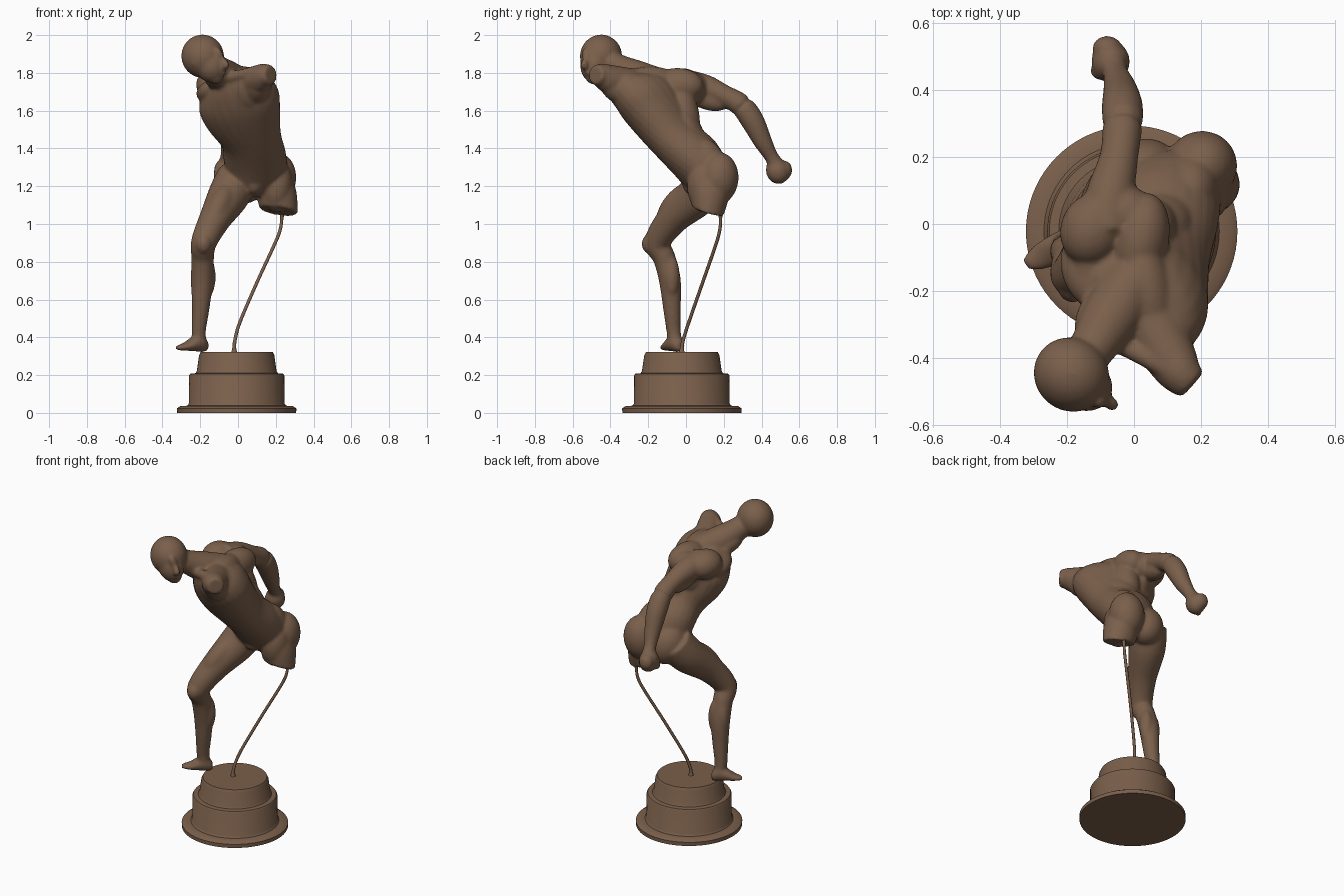
import bpy, bmesh, math
from mathutils import Vector, Matrix

bronze = bpy.data.materials.new("brown bronze")
bronze.diffuse_color = (0.195, 0.115, 0.07, 1)


def finish(name, bm):
    bmesh.ops.recalc_face_normals(bm, faces=bm.faces)
    me = bpy.data.meshes.new(name)
    bm.to_mesh(me)
    bm.free()
    ob = bpy.data.objects.new(name, me)
    bpy.context.collection.objects.link(ob)
    me.materials.append(bronze)
    return ob


def spline(p, steps=5):
    """Smooth curve through rows of numbers."""
    out = []
    for i in range(len(p) - 1):
        a, b, c, d = p[max(i - 1, 0)], p[i], p[i + 1], p[min(i + 2, len(p) - 1)]
        for s in range(steps):
            t = s / steps
            out.append([0.5 * (2 * q + (r - o) * t + (2 * o - 5 * q + 4 * r - e) * t * t
                               + (3 * q - o - 3 * r + e) * t ** 3)
                        for o, q, r, e in zip(a, b, c, d)])
    return out + [p[-1]]


def loft(bm, rings, n=24):
    """Closed tube through (centre, half axis, half axis) ellipses."""
    loops = []
    for c, a, b in rings:
        loops.append([bm.verts.new(c + a * math.cos(math.tau * k / n) + b * math.sin(math.tau * k / n))
                      for k in range(n)])
    for lo, hi in zip(loops, loops[1:]):
        for k in range(n):
            bm.faces.new((lo[k], lo[(k + 1) % n], hi[(k + 1) % n], hi[k]))
    bm.faces.new(loops[0][::-1])
    bm.faces.new(loops[-1])


def slab(bm, rows):
    loft(bm, [(Vector(r[:3]), Vector(r[3:6]), Vector(r[6:])) for r in spline(rows)])


def limb(bm, rows, n=24):
    pts = spline(rows)
    rings = []
    for i, r in enumerate(pts):
        t = Vector(pts[min(i + 1, len(pts) - 1)][:3]) - Vector(pts[max(i - 1, 0)][:3])
        t.normalize()
        a = t.cross(Vector((0.3, 0.9, 0.1)) if abs(t.y) < 0.7 else Vector((1, 0, 0))).normalized()
        rings.append((Vector(r[:3]), a * r[3], t.cross(a) * r[3]))
    loft(bm, rings, n)


def ball(bm, loc, radii, axis=(0, 0, 1)):
    """Ellipsoid whose local z points along axis."""
    rot = Vector(axis).to_track_quat('Z', 'Y').to_matrix().to_4x4()
    m = Matrix.Translation(loc) @ rot @ Matrix.Diagonal((*radii, 1))
    bmesh.ops.create_uvsphere(bm, u_segments=24, v_segments=16, radius=1, matrix=m)


# figure: overlapping body masses, fused by remeshing
b = bmesh.new()
# torso, leaning forward and twisting
slab(b, [(.10, .12, 1.17, .09, .01, 0, 0, -.06, -.03),
         (.10, .11, 1.25, .155, .02, 0, 0, -.11, -.06),
         (.09, .045, 1.35, .165, -.03, 0, -.02, -.11, -.085),
         (.07, -.055, 1.45, .15, -.08, 0, -.05, -.09, -.085),
         (.03, -.13, 1.56, .165, -.135, 0, -.10, -.08, -.09),
         (.005, -.18, 1.65, .17, -.17, 0, -.125, -.075, -.085),
         (-.015, -.22, 1.725, .13, -.18, .01, -.12, -.055, -.065),
         (-.05, -.27, 1.785, .07, -.11, .01, -.05, -.04, -.03)])
# chest, shoulder blades, back and side muscles
ball(b, (-.12, -.14, 1.70), (.095, .065, .13), (.4, -.9, .2))
ball(b, (-.11, -.085, 1.645), (.085, .09, .14), (-.16, -.3, .5))
ball(b, (.055, -.325, 1.68), (.085, .075, .13), (-.1, -.4, .6))
ball(b, (.10, -.37, 1.725), (.075, .075, .11), (.1, -.6, .6))
ball(b, (.02, -.045, 1.732), (.085, .095, .14), (-.2, -1, 0))
ball(b, (-.025, .035, 1.72), (.085, .08, .085))
ball(b, (.035, -.19, 1.745), (.08, .09, .17), (.2, -1, 0))
ball(b, (.095, -.28, 1.715), (.08, .085, .13), (.3, -1, .4))
ball(b, (-.05, -.03, 1.65), (.08, .09, .13), (-.2, -.2, 1))
ball(b, (.05, -.01, 1.60), (.08, .075, .17), (-.15, -.25, 1))
ball(b, (.09, .02, 1.49), (.09, .065, .17), (-.15, -.4, .9))
ball(b, (.165, .10, 1.32), (.09, .11, .14), (-.1, -.4, 1))
ball(b, (.04, .10, 1.30), (.08, .09, .12), (.2, -.4, 1))
# buttocks and hip
ball(b, (.20, .17, 1.24), (.107, .11, .14), (.1, .1, 1))
ball(b, (.205, .10, 1.20), (.095, .085, .14), (.05, 0, 1))
ball(b, (.03, .145, 1.235), (.105, .11, .13), (-.3, -.4, 1))
ball(b, (.085, .03, 1.215), (.05, .05, .06))
# neck and head
limb(b, [(0, -.17, 1.745, .09), (-.07, -.28, 1.785, .088),
         (-.125, -.37, 1.835, .07), (-.17, -.43, 1.88, .066)])
ball(b, (-.125, -.27, 1.765), (.045, .05, .10), (.3, .8, -.3))
ball(b, (-.187, -.45, 1.888), (.11, .115, .116), (.5, -.4, -.5))
ball(b, (-.15, -.48, 1.845), (.078, .085, .10), (.4, -.2, -.9))
ball(b, (-.118, -.49, 1.783), (.044, .044, .044))
ball(b, (-.10, -.525, 1.885), (.024, .052, .024), (.5, .5, .2))
limb(b, [(-.083, -.530, 1.875, .012), (-.064, -.54, 1.842, .02), (-.08, -.527, 1.825, .016)])
ball(b, (-.085, -.512, 1.80), (.024, .024, .016))
# ears
ball(b, (-.105, -.395, 1.875), (.014, .02, .028), (.2, -.2, -1))
ball(b, (-.235, -.53, 1.86), (.014, .02, .028), (.2, -.2, -1))
# cut shoulder
limb(b, [(.05, -.29, 1.73, .095), (.11, -.40, 1.765, .078), (.14, -.447, 1.785, .066),
         (.175, -.48, 1.79, .05)])
limb(b, [(-.08, -.34, 1.77, .03), (.02, -.39, 1.79, .03), (.10, -.43, 1.805, .035)])
# arm swung back
ball(b, (-.125, -.015, 1.735), (.095, .09, .11), (.3, .8, -.1))
limb(b, [(-.09, -.02, 1.735, .088), (-.068, .10, 1.72, .072), (-.045, .20, 1.68, .058),
         (-.035, .29, 1.63, .060), (-.035, .35, 1.55, .062), (-.042, .405, 1.44, .05),
         (-.055, .45, 1.36, .038), (-.065, .48, 1.31, .044)])
ball(b, (-.06, .11, 1.665), (.055, .06, .12), (.2, 1, -.35))
ball(b, (-.07, .485, 1.28), (.058, .062, .07), (0, .4, -1))
ball(b, (-.08, .525, 1.285), (.045, .038, .05))
ball(b, (-.105, .455, 1.265), (.024, .024, .045), (-.3, .2, -1))
# standing leg
limb(b, [(0, .13, 1.25, .112), (-.05, .06, 1.15, .110), (-.12, -.068, 1.03, .085),
         (-.18, -.150, .905, .069), (-.187, -.115, .82, .060), (-.19, -.085, .70, .058),
         (-.198, -.074, .55, .047), (-.208, -.065, .43, .038), (-.20, -.055, .35, .037)])
ball(b, (-.183, -.190, .895), (.045, .045, .055))
ball(b, (-.09, -.055, 1.10), (.06, .07, .15), (.5, .8, 1))
ball(b, (-.160, -.075, .72), (.042, .042, .11))
ball(b, (-.215, -.08, .71), (.037, .042, .11))
# foot
slab(b, [(-.165, -.028, .352, .014, -.022, 0, 0, 0, .026),
         (-.195, -.05, .370, .022, -.034, 0, 0, 0, .048),
         (-.235, -.075, .366, .025, -.037, 0, 0, 0, .040),
         (-.28, -.10, .351, .023, -.034, 0, 0, 0, .022),
         (-.325, -.122, .344, .010, -.016, 0, 0, 0, .013)])
# cut thigh
slab(b, [(.17, .13, 1.30, .10, 0, 0, 0, .10, 0),
         (.20, .125, 1.18, .110, 0, -.01, 0, .105, -.02),
         (.215, .115, 1.068, .102, 0, -.015, 0, .085, -.024)])
body = finish("figure_body", b)
rm = body.modifiers.new("fuse", 'REMESH')
rm.mode = 'VOXEL'
rm.voxel_size = 0.0075
rm.use_smooth_shade = True
sm = body.modifiers.new("soften", 'SMOOTH')
sm.factor = 0.5
sm.iterations = 16

# support rod
b = bmesh.new()
limb(b, [(-.02, -.022, .315, .018), (-.02, -.022, .34, .011), (-.016, -.015, .385, .0095),
         (.01, .015, .48, .009), (.10, .088, .69, .009), (.19, .156, .885, .009),
         (.222, .178, .965, .009), (.232, .183, 1.03, .009), (.234, .175, 1.08, .018)], 12)
rod = finish("support_rod", b)

# stepped round base
b = bmesh.new()
profile = [(.315, 0), (.316, .024), (.298, .036), (.262, .038), (.253, .05), (.252, .198),
           (.246, .207), (.218, .21), (.211, .222), (.199, .305), (.190, .323)]
loft(b, [(Vector((-.007, -.022, z)), Vector((r, 0, 0)), Vector((0, r, 0))) for r, z in profile], 72)
base = finish("round_base", b)

for ob in (rod, base):
    bpy.ops.object.select_all(action='DESELECT')
    ob.select_set(True)
    bpy.context.view_layer.objects.active = ob
    bpy.ops.object.shade_smooth_by_angle(angle=math.radians(40))
